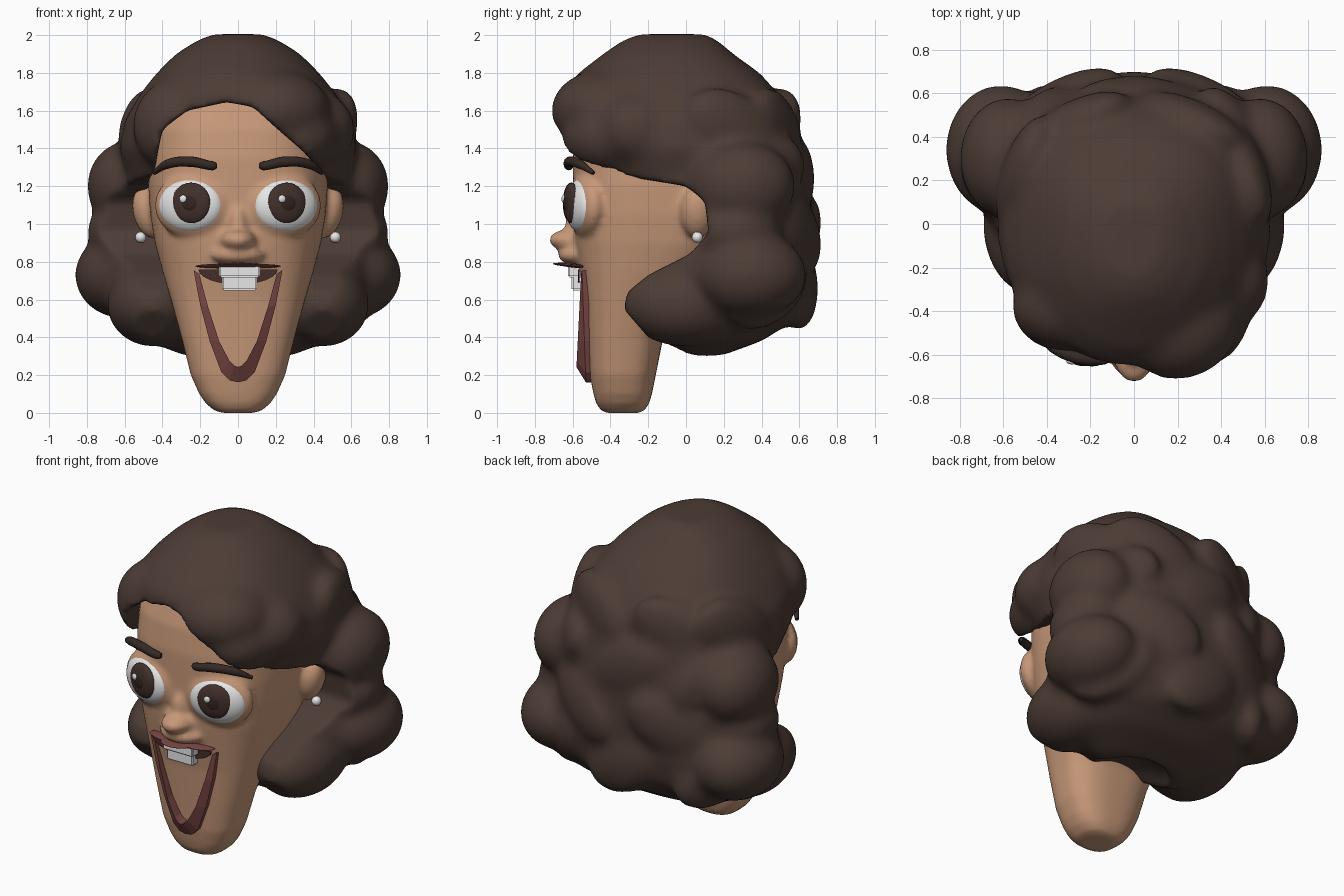
import bpy, bmesh, math
from mathutils import Matrix, Vector

if "Cube" in bpy.data.objects:
    bpy.data.objects.remove(bpy.data.objects["Cube"])


def material(name, rgb):
    m = bpy.data.materials.new(name)
    m.use_nodes = True
    m.diffuse_color = (*rgb, 1)
    node = next(n for n in m.node_tree.nodes if n.type == 'BSDF_PRINCIPLED')
    node.inputs["Base Color"].default_value = (*rgb, 1)
    node.inputs["Roughness"].default_value = 0.6
    return m


SKIN = material("warm skin", (0.57, 0.315, 0.19))
HAIR = material("dark brown hair", (0.073, 0.045, 0.036))
BROW = material("brow brown", (0.035, 0.022, 0.018))
LIP = material("maroon lip", (0.21, 0.07, 0.065))
MOUTH = material("mouth dark", (0.06, 0.026, 0.022))
WHITE = material("white", (0.8, 0.8, 0.8))
IRIS = material("iris brown", (0.055, 0.03, 0.024))
PUPIL = material("pupil dark", (0.03, 0.018, 0.015))


def make(name, bm, mat=None, smooth=True):
    bmesh.ops.recalc_face_normals(bm, faces=bm.faces)
    me = bpy.data.meshes.new(name)
    bm.to_mesh(me)
    bm.free()
    ob = bpy.data.objects.new(name, me)
    bpy.context.scene.collection.objects.link(ob)
    if mat:
        me.materials.append(mat)
    for p in me.polygons:
        p.use_smooth = smooth
    return ob


def bake(ob, mat):
    """Apply all modifiers (or convert a curve) and set the colour."""
    bpy.context.view_layer.update()
    dg = bpy.context.evaluated_depsgraph_get()
    me = bpy.data.meshes.new_from_object(ob.evaluated_get(dg))
    name = ob.name
    bpy.data.objects.remove(ob)
    new = bpy.data.objects.new(name, me)
    bpy.context.scene.collection.objects.link(new)
    me.materials.clear()
    me.materials.append(mat)
    for p in me.polygons:
        p.use_smooth = True
        p.material_index = 0


def blend(ob, voxel, smooth):
    r = ob.modifiers.new("merge", 'REMESH')
    r.mode = 'VOXEL'
    r.voxel_size = voxel
    s = ob.modifiers.new("soften", 'SMOOTH')
    s.factor, s.iterations = 0.5, smooth


def ellipsoid(bm, c, r, base=Matrix(), seg=32):
    mx = base @ Matrix.Translation(c) @ Matrix.Diagonal((*r, 1))
    bmesh.ops.create_uvsphere(bm, u_segments=seg, v_segments=seg // 2, radius=1, matrix=mx)


def rounded(v, power):
    return math.copysign(abs(v) ** (2 / power), v)


def loft(bm, rings, front_power, back_power, seg=48):
    """Skin superellipse sections given as height, half width, front y, back y."""
    loops = []
    for z, w, f, b in rings:
        loop = []
        for i in range(seg):
            a = math.tau * (i + .5) / seg
            p = back_power if math.sin(a) > 0 else front_power
            loop.append(bm.verts.new((rounded(math.cos(a), p) * w,
                                      rounded(math.sin(a), p) * (b - f) / 2 + (f + b) / 2, z)))
        loops.append(loop)
    for lo, hi in zip(loops, loops[1:]):
        for i in range(seg):
            j = (i + 1) % seg
            bm.faces.new((lo[i], lo[j], hi[j], hi[i]))
    bm.faces.new(loops[0])
    bm.faces.new(loops[-1])


def prism(bm, pts, move):
    face = bm.faces.new([bm.verts.new(p) for p in pts])
    new = bmesh.ops.extrude_face_region(bm, geom=[face])["geom"]
    bmesh.ops.translate(bm, vec=move, verts=[v for v in new if isinstance(v, bmesh.types.BMVert)])


def eye_frame(s):
    return Matrix.Translation((0.25 * s, -0.555, 1.098)) @ Matrix.Rotation(s * math.radians(15), 4, 'Z')


# Head: long tapering jaw with nose, lip pad, eyelids and ears blended in
bm = bmesh.new()
loft(bm, [(0, .08, -.42, -.25), (.012, .125, -.45, -.22), (.05, .17, -.475, -.195),
          (.1, .205, -.49, -.18), (.2, .25, -.51, -.16), (.4, .3, -.525, -.12),
          (.6, .355, -.54, -.02), (.75, .4, -.565, .15), (.9, .44, -.59, .3),
          (1.05, .465, -.6, .35), (1.2, .475, -.6, .35), (1.35, .465, -.6, .3),
          (1.5, .45, -.58, .25), (1.65, .38, -.53, .15), (1.78, .24, -.4, 0)], 2.7, 2.7)
ellipsoid(bm, (0, -.59, .915), (.095, .135, .062))
ellipsoid(bm, (0, -.57, .99), (.055, .07, .12))
ellipsoid(bm, (0, -.54, .835), (.15, .138, .06))
for s in (-1, 1):
    ellipsoid(bm, (s * .055, -.6, .905), (.045, .05, .038))
    ellipsoid(bm, (0, 0, 0), (.08, .09, .14), Matrix.Translation((s * .475, .06, 1.06))
              @ Matrix.Rotation(s * math.radians(15), 4, 'Y'))
    ellipsoid(bm, (0, .03, 0), (.205, .09, .175), eye_frame(s))
head = make("head", bm)
blend(head, 0.017, 4)
bake(head, SKIN)

# Hair: full bob with staggered slanting waves over the back
bm = bmesh.new()
loft(bm, [(.3, .28, -.04, .18), (.38, .48, -.16, .4), (.48, .61, -.25, .56),
          (.6, .69, -.3, .64), (.75, .71, -.28, .67), (.9, .68, -.25, .67),
          (1.1, .63, -.35, .665), (1.25, .59, -.52, .645), (1.4, .63, -.61, .61),
          (1.55, .6, -.65, .57), (1.7, .51, -.65, .48), (1.8, .43, -.57, .39),
          (1.9, .33, -.44, .25), (1.97, .22, -.34, .17), (2.005, .13, -.25, .1)], 2.1, 2.6)
for row, (z, rx, ry) in enumerate([(.66, .63, .55), (.95, .62, .565), (1.24, .59, .53),
                                   (1.5, .53, .45)]):
    tilt = Matrix.Rotation(math.radians(-32 if row % 2 else 32), 4, 'Y')
    for deg in ((-70, -24, 24, 70) if row % 2 else (-52, 0, 52)):
        a = math.radians(deg)
        spot = Vector((rx * rounded(math.sin(a), 2.6), .05 + ry * rounded(math.cos(a), 2.6), z))
        ellipsoid(bm, (0, 0, 0), (.29, .1, .19),
                  Matrix.Translation(spot) @ Matrix.Rotation(-a, 4, 'Z') @ tilt)
for s in (-1, 1):
    ellipsoid(bm, (s * .61, .34, .73), (.255, .3, .23))
    ellipsoid(bm, (s * .58, .3, 1.2), (.22, .28, .24))
    ellipsoid(bm, (s * .58, .27, .96), (.22, .24, .17))
    ellipsoid(bm, (s * .45, 0, .575), (.245, .335, .225))
ellipsoid(bm, (.19, -.43, 1.6), (.3, .285, .22))
ellipsoid(bm, (.3, -.38, 1.46), (.24, .28, .2))
ellipsoid(bm, (.42, -.26, 1.5), (.2, .22, .2))
ellipsoid(bm, (-.3, -.38, 1.52), (.26, .21, .26))
hair = make("hair", bm)
blend(hair, 0.026, 9)

# Cutters that carve the hairline, the side of the face and the nape
cutters = []
bm = bmesh.new()
prism(bm, [(x, -1, z) for x, z in [(-.46, 1.1), (-.43, 1.35), (-.4, 1.5), (-.27, 1.6),
      (-.06, 1.645), (.08, 1.62), (.2, 1.51), (.35, 1.38), (.46, 1.25), (.47, 1.1)]],
      Vector((0, .75, 0)))
cutters.append(make("forehead_cutter", bm))
bm = bmesh.new()
prism(bm, [(-1.2, y, z) for y, z in [(-1, 1.32), (-.56, 1.31), (-.3, 1.25), (0, 1.2),
      (.1, 1.12), (.12, .95), (.02, .84), (-.2, .73), (-.31, .64), (-.33, .55),
      (-.2, .4), (-.06, .3), (-.06, .1), (-1, .1)]], Vector((2.4, 0, 0)))
cutters.append(make("side_cutter", bm))
bm = bmesh.new()
ellipsoid(bm, (0, -.08, .3), (.26, .26, .13))
cutters.append(make("nape_cutter", bm))
for c in cutters:
    c.hide_render = True
    b = hair.modifiers.new("carve", 'BOOLEAN')
    b.operation, b.object = 'DIFFERENCE', c
blend(hair, 0.02, 5)
bake(hair, HAIR)
for c in cutters:
    bpy.data.objects.remove(c)

# Eyes, brows and earrings on both sides
for s, side in ((-1, "right"), (1, "left")):
    frame = eye_frame(s)
    for part, c, r, mat in [
            ("eyeball", (0, 0, 0), (.175, .076, .143), WHITE),
            ("iris", (.005 - .01 * s, -.051, .013), (.106, .036, .108), IRIS),
            ("pupil", (.005 - .01 * s, -.068, .013), (.055, .024, .055), PUPIL),
            ("eye_glint", (-.01 * s - .03, -.086, .035), (.02, .01, .02), WHITE)]:
        bm = bmesh.new()
        ellipsoid(bm, c, r, frame)
        make(side + "_" + part, bm, mat)

    cu = bpy.data.curves.new(side + "_eyebrow", 'CURVE')
    cu.dimensions = '3D'
    cu.bevel_depth, cu.bevel_resolution = 0.028, 4
    cu.use_fill_caps = True
    sp = cu.splines.new('BEZIER')
    path = [(.115, -.615, 1.308, .55), (.135, -.62, 1.308, .85), (.25, -.615, 1.33, 1),
            (.37, -.565, 1.318, .9), (.445, -.49, 1.27, .4)]
    sp.bezier_points.add(len(path) - 1)
    for p, (x, y, z, r) in zip(sp.bezier_points, path):
        p.co, p.radius = (s * x, y, z), r
        p.handle_left_type = p.handle_right_type = 'AUTO'
    brow = bpy.data.objects.new(side + "_eyebrow", cu)
    bpy.context.scene.collection.objects.link(brow)
    bake(brow, BROW)

    bm = bmesh.new()
    ellipsoid(bm, (s * .515, .06, .93), (.029, .029, .029), seg=20)
    make(side + "_earring", bm, WHITE)

# Lower lip: closed V-shaped band standing proud of the jaw
outer = [(.235, .755), (.2, .57), (.15, .38), (.088, .215), (.045, .172), (0, .162)]
inner = [(.205, .735), (.158, .56), (.1, .38), (.045, .275), (.02, .25), (0, .243)]
bm = bmesh.new()
rows = []
for (ox, oz), (ix, iz), s in ([(o, i, 1) for o, i in zip(outer, inner)]
                              + [(o, i, -1) for o, i in zip(outer[-2::-1], inner[-2::-1])]):
    rows.append([bm.verts.new(p) for p in ((s * ox, -.45, oz),
                                           (s * ox, -.53 - .035 * (oz - .162), oz),
                                           (s * ix, -.58 + .05 * (iz - .243), iz),
                                           (s * ix, -.45, iz))])
for a, b in zip(rows, rows[1:]):
    for k in range(4):
        n = (k + 1) % 4
        bm.faces.new((a[k], a[n], b[n], b[k]))
bm.faces.new(rows[0])
bm.faces.new(rows[-1])
make("lower_lip", bm, LIP, smooth=False)

# Upper lip: thin ledge over the teeth, pointed at the middle
bm = bmesh.new()
tilt = Matrix.Translation((0, -.565, .777)) @ Matrix.Rotation(math.radians(-4), 4, 'X')
ellipsoid(bm, (0, 0, 0), (.225, .085, .013), tilt)
ellipsoid(bm, (0, 0, .003), (.12, .14, .012), tilt)
make("upper_lip", bm, LIP)

# Dark crescent behind the teeth
bm = bmesh.new()
arc = [(.21 * math.cos(math.pi * i / 12), -.573, .76 - .08 * math.sin(math.pi * i / 12)) for i in range(13)]
prism(bm, arc, Vector((0, .008, 0)))
make("mouth_shadow", bm, MOUTH, smooth=False)

# Teeth: wide upper block and narrower lower block
for name, c, size in [("upper_teeth", (.008, -.59, .75), (.215, .07, .066)),
                      ("front_teeth", (.008, -.575, .686), (.185, .06, .075))]:
    bm = bmesh.new()
    bmesh.ops.create_cube(bm, size=1, matrix=Matrix.Translation(c) @ Matrix.Diagonal((*size, 1)))
    bmesh.ops.bevel(bm, geom=bm.edges[:], offset=.008, segments=2, affect='EDGES')
    make(name, bm, WHITE, smooth=False)
